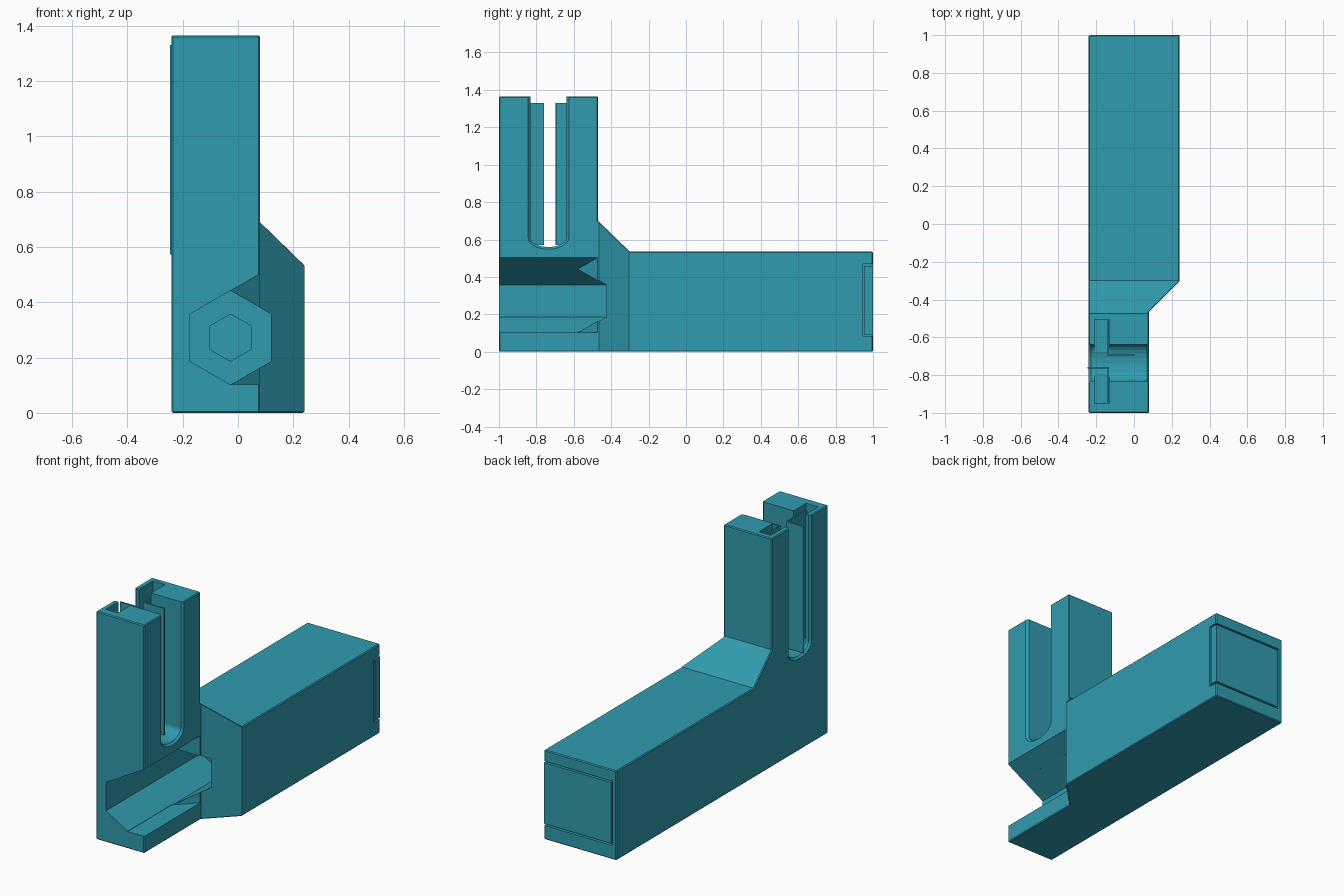
import bpy, bmesh
from math import sin, cos, pi, radians

if "Cube" in bpy.data.objects:
    bpy.data.objects.remove(bpy.data.objects["Cube"])


def loft(name, sections):
    """Solid through a list of matching closed 3D outlines."""
    bm = bmesh.new()
    rings = [[bm.verts.new(p) for p in s] for s in sections]
    n = len(rings[0])
    for a, b in zip(rings, rings[1:]):
        for i in range(n):
            j = (i + 1) % n
            bm.faces.new((a[i], a[j], b[j], b[i]))
    bm.faces.new(rings[0][::-1])
    bm.faces.new(rings[-1])
    bmesh.ops.recalc_face_normals(bm, faces=bm.faces)
    me = bpy.data.meshes.new(name)
    bm.to_mesh(me)
    bm.free()
    ob = bpy.data.objects.new(name, me)
    bpy.context.collection.objects.link(ob)
    me.materials.append(teal)
    return ob


def prism_z(name, pts, z0, z1):
    return loft(name, [[(x, y, z) for x, y in pts] for z in (z0, z1)])


def box(name, x0, x1, y0, y1, z0, z1):
    return prism_z(name, [(x0, y0), (x1, y0), (x1, y1), (x0, y1)], z0, z1)


def apply(ob, mod):
    bpy.context.view_layer.objects.active = ob
    bpy.ops.object.modifier_apply(modifier=mod.name)


def boolean(ob, cutter, op='DIFFERENCE'):
    m = ob.modifiers.new("cut", 'BOOLEAN')
    m.operation, m.object, m.solver = op, cutter, 'EXACT'
    apply(ob, m)
    bpy.data.objects.remove(cutter)


def hexagon(r, y):
    return [(-0.027 + r * sin(k * pi / 3), y, 0.272 + r * cos(k * pi / 3)) for k in range(6)]


teal = bpy.data.materials.new("teal")
teal.diffuse_color = (0.03, 0.33, 0.43, 1)
teal.use_nodes = True
teal.node_tree.nodes["Principled BSDF"].inputs["Base Color"].default_value = teal.diffuse_color

# Body: side silhouette intersected with plan silhouette, then chamfered
side = [(-1, 0), (1, 0), (1, 0.535), (-0.3, 0.535), (-0.47, 0.70), (-0.47, 1.365), (-1, 1.365)]
plan = [(-0.24, -1), (0.08, -1), (0.08, -0.465), (0.24, -0.305), (0.24, 1.2), (-0.24, 1.2)]
body = loft("body", [[(x, y, z) for y, z in side] for x in (-0.4, 0.4)])
boolean(body, prism_z("plan_cutter", plan, -0.3, 1.6), 'INTERSECT')
bev = body.modifiers.new("chamfer", 'BEVEL')
bev.width, bev.segments, bev.limit_method, bev.angle_limit = 0.014, 1, 'ANGLE', radians(50)
apply(body, bev)

# Hexagonal socket with a smaller hexagonal recess at its end
boolean(body, loft("socket_cutter", [hexagon(0.17, -1.1), hexagon(0.17, -0.1)]))
boolean(body, loft("recess_cutter", [hexagon(0.085, -0.2), hexagon(0.085, 0.1)]))

# Side opening of the socket, ending on the slanted shoulder
mouth = [(-0.03, 0.102), (0.12, 0.102), (0.12, 0.526), (-0.03, 0.44)]
boolean(body, loft("mouth_cutter", [[(x, -1.1, z) for x, z in mouth],
                                    [(x, x - 0.552, z) for x, z in mouth]]))


# Round-bottomed slot across the tower, flared at both faces
def slot(x, grow):
    w = 0.097 + grow
    arc = [(x, -0.735 - w * cos(k * pi / 12), 0.61 - (0.05 + grow) * sin(k * pi / 12)) for k in range(13)]
    return arc + [(x, -0.735 + w, 1.5), (x, -0.735 - w, 1.5)]


boolean(body, loft("slot_cutter", [slot(-0.255, 0.027), slot(-0.228, 0), slot(0.068, 0), slot(0.095, 0.027)]))

# Pocket crossing the slot that holds the contact strips
boolean(body, box("pocket_cutter", -0.21, -0.13, -0.95, -0.505, 0.57, 1.5))

# Two bent strips, each an L in plan
t = 0.008
front = [(-0.246, -0.758), (-0.246, -0.758 - t), (-0.132 - t, -0.758 - t), (-0.132 - t, -0.945),
         (-0.132, -0.945), (-0.132, -0.758)]
rear = [(0, -0.698), (0, -0.698 + t), (-0.132, -0.698 + t), (-0.132, -0.51),
        (-0.132 - t, -0.51), (-0.132 - t, -0.698)]
prism_z("front_contact_strip", front, 0.572, 1.33)
prism_z("rear_contact_strip", rear, 0.572, 1.33)

# Rear insert, sitting in a recess with a thin gap, open to the right
boolean(body, box("insert_cutter", -0.215, 0.3, 0.943, 1.1, 0.083, 0.468))
box("rear_insert", -0.205, 0.24, 0.953, 1.0, 0.093, 0.458)
